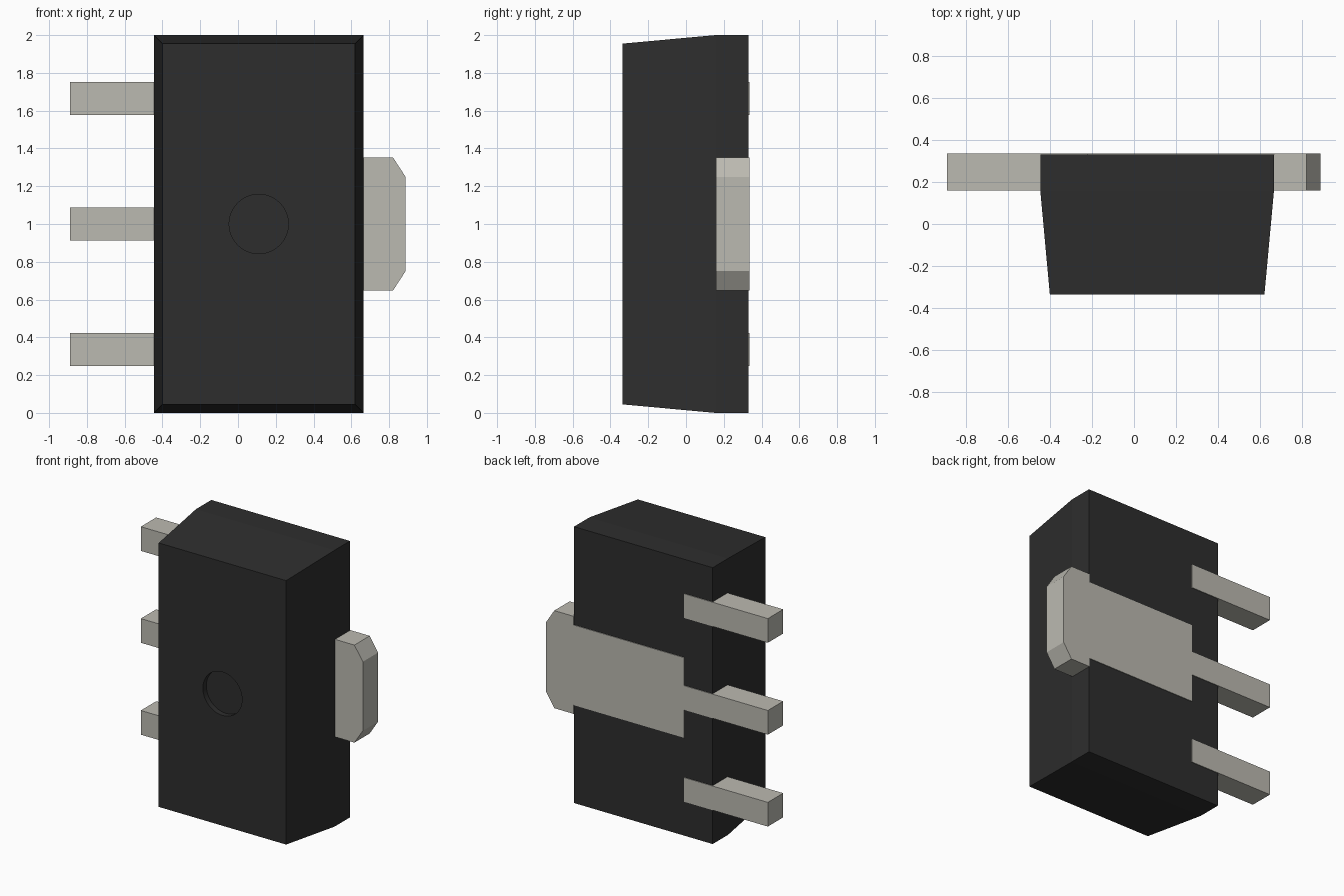
import bpy, bmesh, math

if "Cube" in bpy.data.objects:
    bpy.data.objects.remove(bpy.data.objects["Cube"])


def material(name, rgb):
    m = bpy.data.materials.new(name)
    m.diffuse_color = (*rgb, 1)
    m.use_nodes = True
    m.node_tree.nodes["Principled BSDF"].inputs["Base Color"].default_value = m.diffuse_color
    return m


def prism(name, rings, mat, smooth_sides=False):
    """Loft equal-length (x, z) outlines placed at given y positions, with end caps."""
    bm = bmesh.new()
    loops = [[bm.verts.new((x, y, z)) for x, z in pts] for y, pts in rings]
    n = len(loops[0])
    for a, b in zip(loops, loops[1:]):
        for i in range(n):
            j = (i + 1) % n
            bm.faces.new((a[i], a[j], b[j], b[i])).smooth = smooth_sides
    bm.faces.new(loops[0])
    bm.faces.new(loops[-1])
    bmesh.ops.recalc_face_normals(bm, faces=bm.faces)
    me = bpy.data.meshes.new(name)
    bm.to_mesh(me)
    bm.free()
    me.materials.append(mat)
    ob = bpy.data.objects.new(name, me)
    bpy.context.collection.objects.link(ob)
    return ob


def rect(x0, x1, z0, z1):
    return [(x0, z0), (x1, z0), (x1, z1), (x0, z1)]


plastic = material("dark_plastic", (0.027, 0.027, 0.027))
metal = material("tinned_metal", (0.5, 0.49, 0.44))

# Moulded case: straight at the back, tapered towards the front
outer = rect(-0.445, 0.665, 0, 2)
body = prism("case", [(-0.335, rect(-0.4, 0.62, 0.045, 1.955)),
                      (0.155, outer), (0.33, outer)], plastic)

# Round dimple in the front face
circle = [(0.11 + 0.157 * math.cos(2 * math.pi * i / 48),
           1 + 0.157 * math.sin(2 * math.pi * i / 48)) for i in range(48)]
cutter = prism("dimple_cutter", [(-0.45, circle), (-0.295, circle)], plastic, True)
cutter.hide_render = True
cutter.hide_set(True)
cut = body.modifiers.new("dimple", 'BOOLEAN')
cut.operation = 'DIFFERENCE'
cut.solver = 'EXACT'
cut.object = cutter

# Outer leads
FRONT, BACK = 0.16, 0.335
for name, z in (("lower_lead", 0.335), ("upper_lead", 1.665)):
    pts = rect(-0.89, -0.22, z - 0.0875, z + 0.0875)
    prism(name, [(FRONT, pts), (BACK, pts)], metal)

# Middle lead and heat tab in one piece, mirrored about z = 1
half = [(-0.89, 0.0875), (-0.22, 0.0875), (-0.22, 0.29), (0.665, 0.29),
        (0.665, 0.353), (0.82, 0.353), (0.887, 0.25)]
tab = [(x, 1 + d) for x, d in half] + [(x, 1 - d) for x, d in reversed(half)]
prism("middle_lead_and_tab", [(FRONT, tab), (BACK, tab)], metal)
